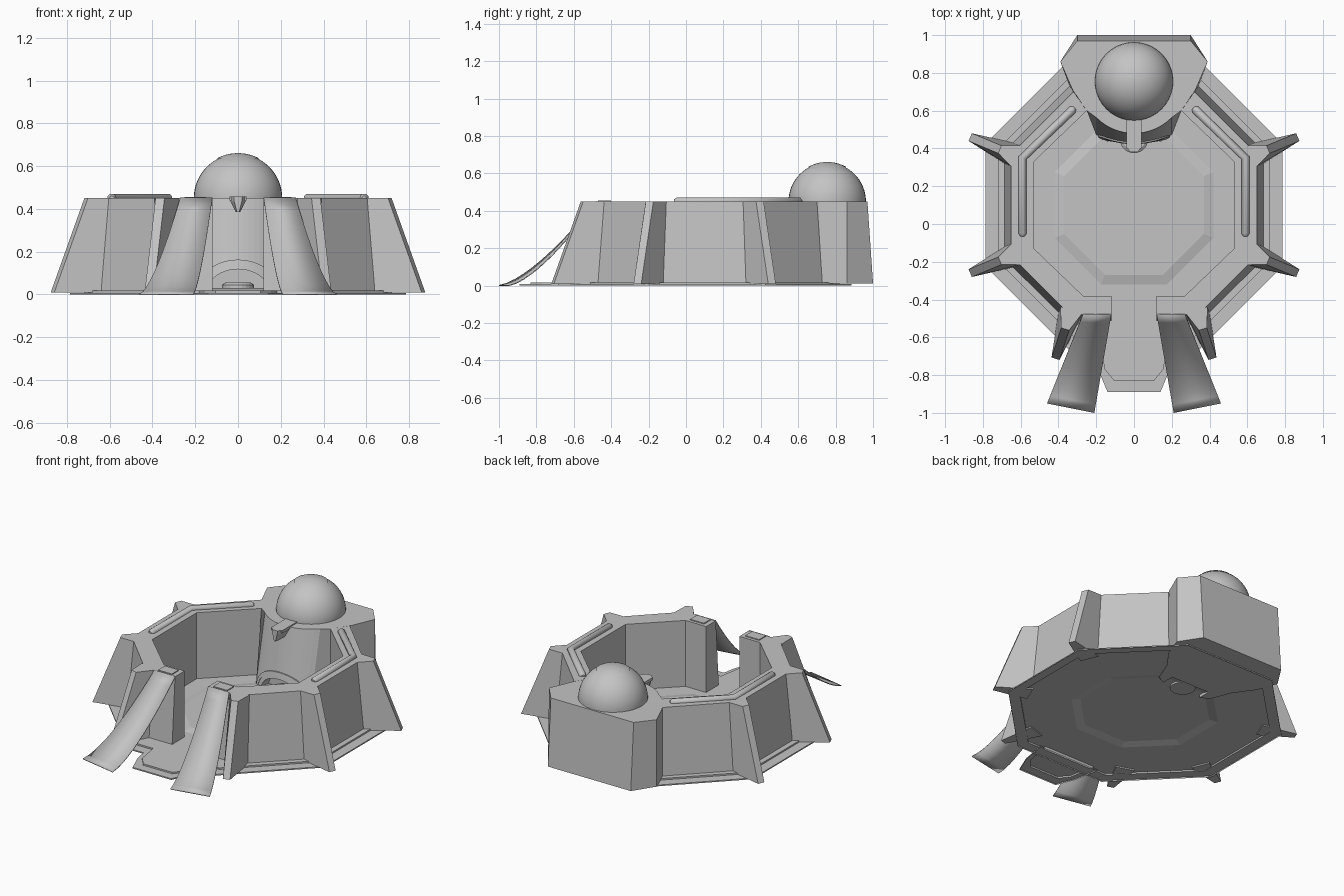
import bpy, bmesh
from math import sin, cos, pi, radians, sqrt, tan
from mathutils import Vector

old = bpy.data.objects.get("Cube")
if old:
    bpy.data.objects.remove(old, do_unlink=True)

GREY = (0.55, 0.55, 0.55, 1)
stone = bpy.data.materials.new("plain grey")
stone.use_nodes = True
stone.diffuse_color = GREY
stone.node_tree.nodes["Principled BSDF"].inputs["Base Color"].default_value = GREY
TOP, BASE = 0.45, 0.018


def build(name, verts, faces, fix=True):
    me = bpy.data.meshes.new(name)
    me.from_pydata([tuple(v) for v in verts], [], faces)
    if fix:
        bm = bmesh.new()
        bm.from_mesh(me)
        bmesh.ops.recalc_face_normals(bm, faces=bm.faces)
        bm.to_mesh(me)
        bm.free()
    ob = bpy.data.objects.new(name, me)
    bpy.context.collection.objects.link(ob)
    me.materials.append(stone)
    return ob


def mirror(ob):
    ob.modifiers.new("mirror", "MIRROR").use_axis[0] = True


def loft(name, rings, caps=True, fix=True):
    """Skin equal-length closed rings, in order."""
    n = len(rings[0])
    verts = [v for r in rings for v in r]
    faces = [(k * n + i, k * n + (i + 1) % n, (k + 1) * n + (i + 1) % n, (k + 1) * n + i)
             for k in range(len(rings) - 1) for i in range(n)]
    faces.append(tuple(range(len(verts) - n, len(verts))))
    if caps:
        faces.append(tuple(reversed(range(n))))
    return build(name, verts, faces, fix)


def at(points, z):
    return [(x, y, z) for x, y in points]


def octagon(apothem, z):
    r = apothem / cos(pi / 8)
    return [(r * cos(pi / 8 + i * pi / 4), 0.1 + r * sin(pi / 8 + i * pi / 4), z) for i in range(8)]


# Stepped floor with a low raised centre, open underneath
steps = [(0.785, 0), (0.785, 0.008), (0.72, 0.008), (0.72, BASE), (0.42, BASE), (0.37, 0.03)]
loft("floor", [octagon(a, z) for a, z in steps], caps=False, fix=False)


def tongue(inset, z):
    half = [(0.22 - inset, -0.6), (0.19 - inset, -0.77), (0.14 - inset, -0.89 + inset * 1.7)]
    return at([(-x, y) for x, y in half] + [(x, y) for x, y in reversed(half)], z)


loft("entrance_step", [tongue(0, 0), tongue(0, 0.008), tongue(0.035, 0.008), tongue(0.035, BASE)],
     caps=False, fix=False)

# Wall, half the ring from the entrance to the back tower
inner = [(0.12, -0.38), (0.27, -0.38), (0.53, -0.13), (0.53, 0.33), (0.25, 0.6)]
outer = [(0.12, -0.48), (0.34, -0.48), (0.65, -0.17), (0.65, 0.37), (0.32, 0.7)]
foot = [(0.12, -0.51), (0.355, -0.51), (0.685, -0.185), (0.685, 0.385), (0.34, 0.73)]
sections = [[(*i, BASE), (*i, TOP), (*o, TOP), (*f, BASE)] for i, o, f in zip(inner, outer, foot)]
mirror(loft("wall", sections))


# Flared buttresses on the corners
def buttress(name, corner, angle, reach_top, reach_foot):
    def ring(push, reach, z):
        c = Vector(corner)
        d = Vector((cos(angle), sin(angle)))
        side = Vector((-d.y, d.x))
        c += d * push
        b = -d * 0.025
        return at([c + b + side * 0.06, c + d * reach + side * 0.022,
                   c + d * reach - side * 0.022, c + b - side * 0.06], z)
    mirror(loft(name, [ring(0.035, reach_foot - 0.035, 0.01), ring(0, reach_top, TOP)]))


buttress("back_buttress", outer[3], radians(22.5), 0.065, 0.235)
buttress("side_buttress", outer[2], radians(-22.5), 0.065, 0.235)
buttress("front_buttress", outer[1], radians(-72), 0.08, 0.245)


# Back tower with a sloping round front
def front_y(x, z):
    r = 0.35 - 0.07 * (z - BASE) / (TOP - BASE)
    return 0.76 - sqrt(r * r - x * x)


def tower_ring(z, back, side):
    half = [(0.3, back), (0.39, 0.86), (side, side + 0.385), (0.25, 0.6)]
    arc = [(0.2 - 0.4 * i / 16, front_y(0.2 - 0.4 * i / 16, z)) for i in range(17)]
    return at(half + arc + [(-x, y) for x, y in reversed(half)], z)


tower = loft("tower", [tower_ring(BASE - 0.006, 1.0, 0.34), tower_ring(TOP, 0.97, 0.325)])


# Arched doorway cut into the tower, with raised surrounds
def arch(a, b, n=20):
    return [(a * cos(pi * i / n), BASE + b * sin(pi * i / n)) for i in range(n + 1)]


cut = arch(0.14, 0.1)
cut = [(cut[0][0], 0.0)] + cut + [(cut[-1][0], 0.0)]
cutter = loft("door_cutter", [[(x, y, z) for x, z in cut] for y in (0.3, 0.52)])
cutter.hide_render = True
cutter.hide_viewport = True
cutter.display_type = "WIRE"
mod = tower.modifiers.new("doorway", "BOOLEAN")
mod.operation, mod.object, mod.solver = "DIFFERENCE", cutter, "EXACT"


def surround(name, a0, b0, a1, b1, lift):
    verts, faces = [], []
    for (x0, z0), (x1, z1) in zip(arch(a0, b0), arch(a1, b1)):
        y0, y1 = front_y(x0, z0), front_y(x1, z1)
        verts += [(x0, y0 + 0.02, z0), (x0, y0 - lift, z0), (x1, y1 - lift, z1), (x1, y1 + 0.02, z1)]
    for k in range(0, len(verts) - 4, 4):
        faces += [(k + i, k + (i + 1) % 4, k + 4 + (i + 1) % 4, k + 4 + i) for i in range(4)]
    n = len(verts)
    build(name, verts, faces + [(0, 1, 2, 3), (n - 1, n - 2, n - 3, n - 4)])


surround("door_outer_surround", 0.19, 0.145, 0.17, 0.125, 0.008)
surround("door_inner_surround", 0.17, 0.125, 0.14, 0.1, 0.003)


def disc(r, z):
    return [(r * cos(i * pi / 12), 0.45 + r * sin(i * pi / 12), z) for i in range(24)]


loft("door_pedestal", [disc(0.075, BASE), disc(0.075, 0.045), disc(0.06, 0.055)])


# Dome with a slightly raised cap
def dome(name, r, low):
    bm = bmesh.new()
    bmesh.ops.create_uvsphere(bm, u_segments=40, v_segments=32, radius=r)
    bmesh.ops.bisect_plane(bm, geom=bm.verts[:] + bm.edges[:] + bm.faces[:],
                           plane_co=(0, 0, low), plane_no=(0, 0, 1), clear_inner=True)
    rim = [e for e in bm.edges if e.is_boundary]
    bmesh.ops.contextual_create(bm, geom=rim)
    me = bpy.data.meshes.new(name)
    bm.to_mesh(me)
    bm.free()
    me.materials.append(stone)
    ob = bpy.data.objects.new(name, me)
    ob.location = (0, 0.755, TOP)
    bpy.context.collection.objects.link(ob)
    bpy.ops.object.select_all(action="DESELECT")
    ob.select_set(True)
    bpy.context.view_layer.objects.active = ob
    bpy.ops.object.shade_smooth_by_angle(angle=radians(30))


dome("dome", 0.207, -0.005)
dome("dome_cap", 0.211, 0.185)

# Bracket over the doorway and the beam leading to the dome
shape = [(-0.04, 0.458), (0.04, 0.458), (0.035, 0.435), (0.01, 0.385), (-0.01, 0.385), (-0.035, 0.435)]
loft("bracket", [[(x * s, y, z) for x, z in shape] for y, s in ((0.5, 1), (0.41, 1), (0.38, 0.5))])
beam = [(-0.04, 0.4), (0.04, 0.4), (0.04, 0.57), (-0.04, 0.57)]
loft("beam", [at(beam, 0.44), at(beam, 0.458)])

# Bent round rails on the wall tops
curve = bpy.data.curves.new("rail", "CURVE")
curve.dimensions = "3D"
curve.bevel_depth, curve.bevel_resolution, curve.use_fill_caps = 0.022, 3, True
path = [(0.59, -0.065), (0.59, -0.05), (0.59, 0.35), (0.325, 0.605), (0.315, 0.615)]
line = curve.splines.new("POLY")
line.points.add(len(path) - 1)
for i, (p, q) in enumerate(zip(line.points, path)):
    p.co = (*q, TOP, 1)
    p.radius = 0.5 if i in (0, len(path) - 1) else 1
curve.materials.append(stone)
rail = bpy.data.objects.new("rail", curve)
bpy.context.collection.objects.link(rail)
mirror(rail)

# Small plates on the entrance posts
plate = [(0.15, -0.47), (0.25, -0.47), (0.25, -0.4), (0.15, -0.4)]
mirror(loft("post_plate", [at(plate, TOP - 0.005), at(plate, TOP + 0.006)]))

# Sagging cloth awnings from the posts to the ground
verts, faces, N = [], [], 12
for i in range(N + 1):
    t = i / N
    z = TOP * (1 - t) ** 1.45 + 0.003
    verts += [(0.12 + 0.09 * t, -0.48 - 0.52 * t, z), (0.27 + 0.19 * t, -0.48 - 0.47 * t, z)]
    if i:
        k = 2 * i
        faces.append((k - 2, k, k + 1, k - 1))
awning = build("awning", verts, faces, fix=False)
awning.data.polygons.foreach_set("use_smooth", [True] * N)
solid = awning.modifiers.new("thickness", "SOLIDIFY")
solid.thickness = 0.006
mirror(awning)
